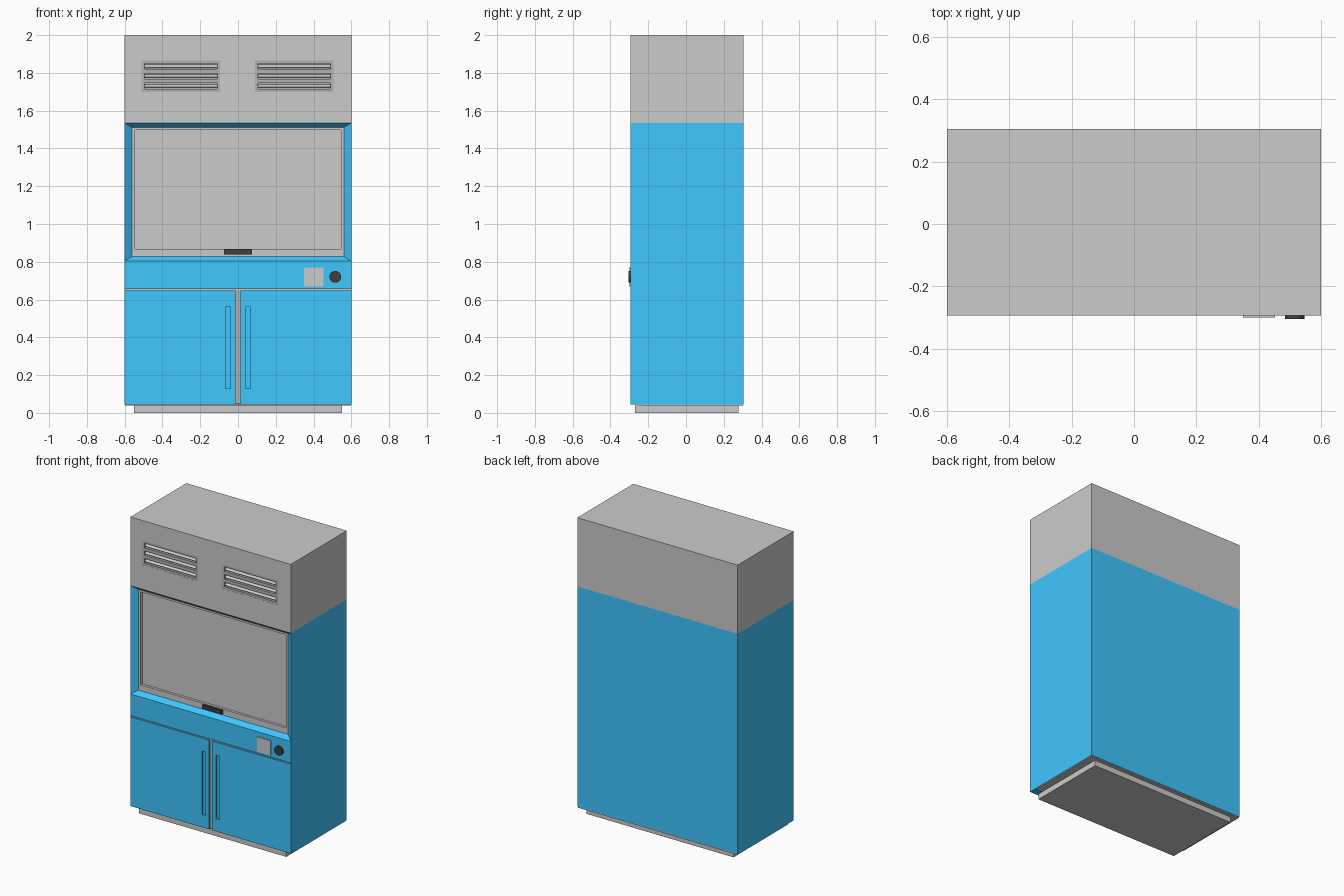
import bpy, bmesh, math
from mathutils import Matrix

if "Cube" in bpy.data.objects:
    bpy.data.objects.remove(bpy.data.objects["Cube"])

FRONT, BACK = -0.293, 0.305


def material(name, rgb):
    m = bpy.data.materials.new(name)
    m.diffuse_color = (*rgb, 1)
    m.use_nodes = True
    m.node_tree.nodes["Principled BSDF"].inputs["Base Color"].default_value = m.diffuse_color
    return m


BLUE = material("blue_paint", (0.05, 0.57, 1.0))
BLACK = material("black_plastic", (0.05, 0.05, 0.05))
DARK = material("dark_grille", (0.45, 0.45, 0.45))


def add(name, bm, mat=None):
    bmesh.ops.recalc_face_normals(bm, faces=bm.faces)
    me = bpy.data.meshes.new(name)
    bm.to_mesh(me)
    bm.free()
    ob = bpy.data.objects.new(name, me)
    bpy.context.collection.objects.link(ob)
    if mat:
        me.materials.append(mat)
    return ob


def box(name, x, y, z, mat=None, tilt=0):
    bm = bmesh.new()
    c = [(a[0] + a[1]) / 2 for a in (x, y, z)]
    s = [a[1] - a[0] for a in (x, y, z)]
    bmesh.ops.create_cube(bm, size=1, matrix=Matrix.Translation(c)
                          @ Matrix.Rotation(tilt, 4, 'X') @ Matrix.Diagonal((*s, 1)))
    return add(name, bm, mat)


def cut(ob, cutter):
    cutter.hide_render = True
    mod = ob.modifiers.new("cut", 'BOOLEAN')
    mod.operation, mod.solver, mod.object = 'DIFFERENCE', 'EXACT', cutter
    bpy.context.view_layer.objects.active = ob
    bpy.ops.object.modifier_apply(modifier=mod.name)
    bpy.data.objects.remove(cutter, do_unlink=True)


def splayed_cutter(y0, y1, rect0, rect1):
    # Two rectangles (x half width, z low, z high) joined as a tapered block
    bm = bmesh.new()
    rings = [[bm.verts.new(p) for p in ((-w, y, a), (w, y, a), (w, y, b), (-w, y, b))]
             for y, (w, a, b) in ((y0, rect0), (y1, rect1))]
    for r in rings:
        bm.faces.new(r)
    for i in range(4):
        j = (i + 1) % 4
        bm.faces.new((rings[0][i], rings[0][j], rings[1][j], rings[1][i]))
    return add("splay_cutter", bm)


# Plinth and grey underside
box("plinth", (-0.55, 0.55), (-0.27, 0.278), (0, 0.039))
box("underside_panel", (-0.597, 0.597), (-0.235, 0.302), (0.038, 0.05))

# Blue cabinet with splayed window opening, door gaps and finger pulls
body = box("cabinet_body", (-0.6, 0.6), (FRONT, BACK), (0.045, 1.535), BLUE)
cut(body, splayed_cutter(FRONT - 0.012, FRONT + 0.03,
                         (0.616, 0.793, 1.545), (0.56, 0.828, 1.51)))
cut(body, box("c", (-0.56, 0.56), (FRONT + 0.02, FRONT + 0.07), (0.828, 1.51)))
cut(body, box("c", (-0.598, 0.598), (-0.4, FRONT + 0.015), (0.648, 0.657)))
cut(body, box("c", (-0.012, 0.012), (-0.4, FRONT + 0.02), (0, 0.652)))
for s in (-1, 1):
    cut(body, box("c", (s * 0.0525 - 0.0135, s * 0.0525 + 0.0135),
                  (-0.4, FRONT + 0.012), (0.13, 0.56)))

# Grey strips seen through the door gaps
box("door_gap_strip_top", (-0.597, 0.597), (FRONT + 0.008, FRONT + 0.018), (0.6475, 0.6575))
box("door_gap_strip_centre", (-0.0125, 0.0125), (FRONT + 0.012, FRONT + 0.024),
    (0.046, 0.649), DARK)

# Sliding sash with recessed pane
sash = box("sash", (-0.56, 0.56), (FRONT + 0.03, FRONT + 0.07), (0.828, 1.51))
cut(sash, box("c", (-0.544, 0.544), (-0.4, FRONT + 0.047), (0.868, 1.497)))
box("sash_handle", (-0.073, 0.073), (FRONT + 0.015, FRONT + 0.032), (0.838, 0.865), BLACK)

# Upper hood with two louvred grilles
hood = box("upper_hood", (-0.6, 0.6), (FRONT, BACK), (1.535, 2.0))
for side, cx in (("left", -0.302), ("right", 0.298)):
    gx = (cx - 0.208, cx + 0.208)
    cut(hood, box("c", gx, (-0.4, FRONT + 0.03), (1.7, 1.865)))
    grille = box(f"{side}_grille", gx, (FRONT + 0.0005, FRONT + 0.03), (1.7, 1.865), DARK)
    sx = (cx - 0.193, cx + 0.193)
    for i in range(3):
        z = 1.731 + 0.052 * i
        cut(grille, box("c", sx, (-0.4, FRONT + 0.025), (z - 0.015, z + 0.015)))
        box(f"{side}_grille_slat_{i + 1}", sx, (FRONT + 0.003, FRONT + 0.027),
            (z - 0.002, z + 0.002), None, math.radians(35))

# Control plate and round knob
box("control_plate", (0.35, 0.452), (FRONT - 0.006, FRONT + 0.005), (0.67, 0.77))
bm = bmesh.new()
bmesh.ops.create_cone(bm, cap_ends=True, segments=32, radius1=0.031, radius2=0.031, depth=0.018,
                      matrix=Matrix.Translation((0.515, -0.296, 0.72))
                      @ Matrix.Rotation(math.pi / 2, 4, 'X'))
knob = add("control_knob", bm, BLACK)
bpy.ops.object.select_all(action='DESELECT')
knob.select_set(True)
bpy.context.view_layer.objects.active = knob
bpy.ops.object.shade_smooth_by_angle()
